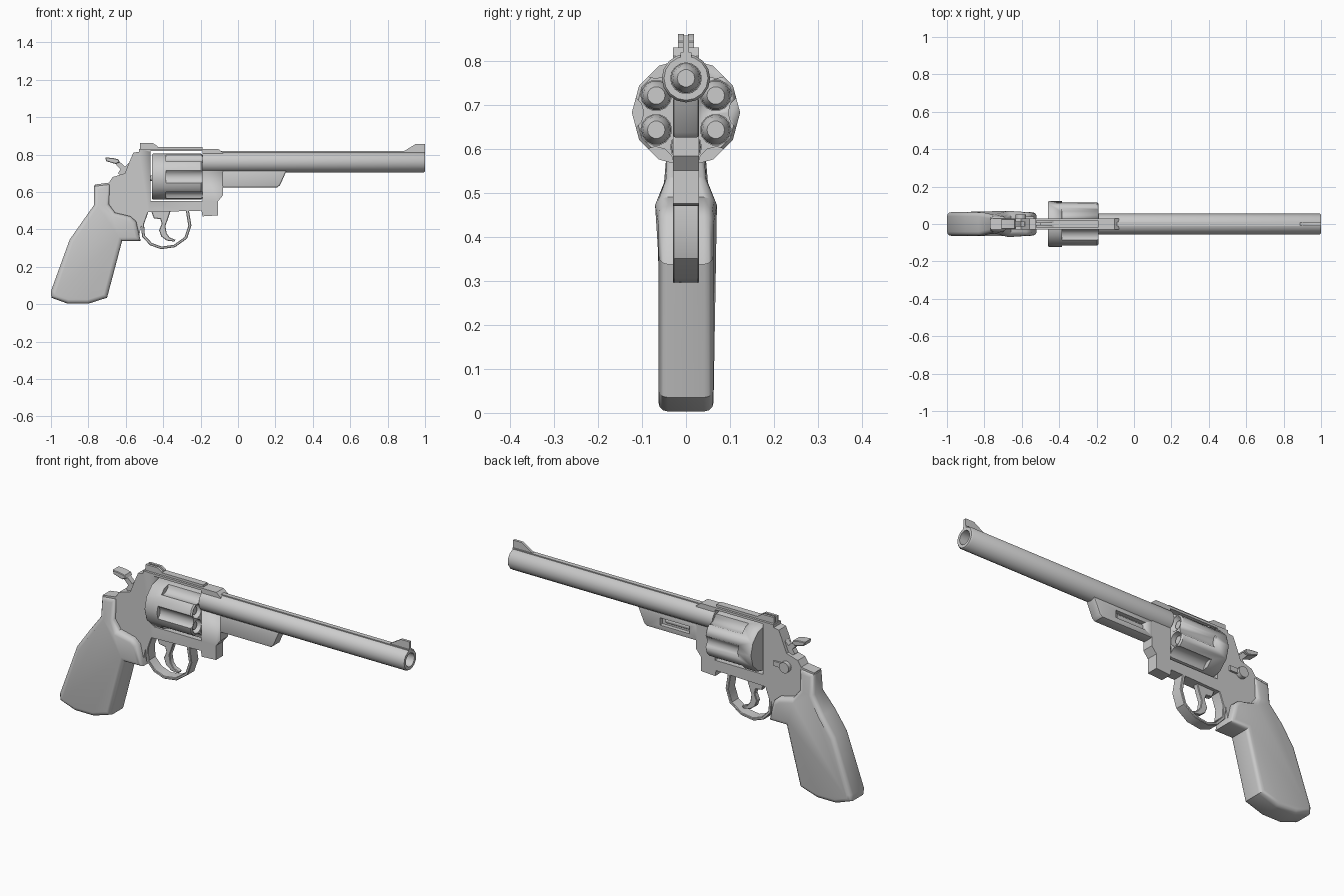
import bpy, bmesh, math
from mathutils import Vector

if "Cube" in bpy.data.objects:
    bpy.data.objects.remove(bpy.data.objects["Cube"])


def finish(bm, name, angle=35):
    bmesh.ops.recalc_face_normals(bm, faces=bm.faces)
    me = bpy.data.meshes.new(name)
    bm.to_mesh(me)
    bm.free()
    ob = bpy.data.objects.new(name, me)
    bpy.context.collection.objects.link(ob)
    bpy.ops.object.select_all(action='DESELECT')
    bpy.context.view_layer.objects.active = ob
    ob.select_set(True)
    bpy.ops.object.shade_smooth_by_angle(angle=math.radians(angle))
    return ob


def prism(name, pts, y0, y1, width=None, bevel=0, segments=2):
    """Side-view outline (x, z) extruded in y; width(x, z) scales the sides."""
    bm = bmesh.new()
    rows = []
    for y in (y0, y1):
        rows.append([bm.verts.new((x, y * (width(x, z) if width else 1), z)) for x, z in pts])
    for row in rows:
        bm.faces.new(row)
    n = len(pts)
    for i in range(n):
        j = (i + 1) % n
        bm.faces.new((rows[0][i], rows[0][j], rows[1][j], rows[1][i]))
    bmesh.ops.recalc_face_normals(bm, faces=bm.faces)
    if bevel:
        edges = [e for e in bm.edges if (e.verts[0] in rows[0]) == (e.verts[1] in rows[0])]
        bmesh.ops.bevel(bm, geom=edges, offset=bevel, segments=segments,
                        profile=0.5, affect='EDGES', clamp_overlap=True)
    return finish(bm, name)


def box(name, x0, x1, y0, y1, z0, z1):
    return prism(name, [(x0, z0), (x1, z0), (x1, z1), (x0, z1)], y0, y1)


def lathe(name, profile, y, z, n=16, closed=False):
    """Profile of (x, radius) turned about a line parallel to x."""
    bm = bmesh.new()
    rings = []
    for x, r in profile:
        rings.append([bm.verts.new((x, y + r * math.cos(2 * math.pi * i / n),
                                    z + r * math.sin(2 * math.pi * i / n))) for i in range(n)])
    pairs = list(zip(rings, rings[1:]))
    if closed:
        pairs.append((rings[-1], rings[0]))
    else:
        bm.faces.new(rings[0])
        bm.faces.new(rings[-1])
    for a, b in pairs:
        for i in range(n):
            j = (i + 1) % n
            bm.faces.new((a[i], a[j], b[j], b[i]))
    return finish(bm, name, 40)


def cut(ob, cutter):
    mod = ob.modifiers.new("cut", 'BOOLEAN')
    mod.operation = 'DIFFERENCE'
    mod.solver = 'EXACT'
    mod.object = cutter
    cutter.hide_render = True
    bpy.context.view_layer.objects.active = ob
    bpy.ops.object.modifier_apply(modifier=mod.name)
    bpy.data.objects.remove(cutter)


BORE_Z, AXIS_Z = 0.76, 0.682

# Barrel tube with sighting rib and front sight
lathe("barrel", [(-0.19, 0.035), (-0.19, 0.055), (0.993, 0.055), (1, 0.05), (1, 0.035)],
      0, BORE_Z, 16, closed=True)
prism("barrel_rib", [(-0.1, 0.8), (1, 0.8), (1, 0.818), (-0.1, 0.818)], -0.012, 0.012)
prism("front_sight", [(0.88, 0.81), (1, 0.81), (1, 0.857), (0.95, 0.857), (0.89, 0.82)], -0.007, 0.007)

# Rod shroud under the barrel, slotted on the far side
shroud = prism("rod_shroud", [(-0.09, 0.625), (0.21, 0.625), (0.225, 0.637), (0.26, 0.715), (-0.09, 0.715)],
               -0.03, 0.03, bevel=0.008)
cut(shroud, box("slot_cutter", -0.04, 0.13, 0.008, 0.05, 0.652, 0.69))
lathe("ejector_rod", [(-0.475, 0.016), (0.11, 0.016)], 0, AXIS_Z - 0.008, 10)

# Frame with cylinder window and bore
frame = prism("frame", [
    (-0.53, 0.83), (-0.105, 0.83), (-0.08, 0.81), (-0.08, 0.583), (-0.107, 0.55), (-0.107, 0.475),
    (-0.19, 0.47), (-0.195, 0.5), (-0.29, 0.498), (-0.48, 0.492), (-0.5, 0.47), (-0.515, 0.43),
    (-0.53, 0.36), (-0.6, 0.38), (-0.7, 0.48), (-0.755, 0.56), (-0.765, 0.64), (-0.69, 0.65),
    (-0.67, 0.68), (-0.605, 0.7), (-0.575, 0.775), (-0.56, 0.81), (-0.53, 0.815)], -0.03, 0.03)
cut(frame, box("window_cutter", -0.468, -0.19, -0.1, 0.1, 0.553, 0.818))
cut(frame, lathe("bore_cutter", [(-0.25, 0.036), (0.0, 0.036)], 0, BORE_Z, 16))

# Top strap ridge and notched rear sight
prism("top_strap", [(-0.5, 0.825), (-0.19, 0.825), (-0.19, 0.842), (-0.5, 0.842)], -0.018, 0.018)
for side, name in ((-1, "rear_sight_near"), (1, "rear_sight_far")):
    prism(name, [(-0.524, 0.825), (-0.43, 0.825), (-0.43, 0.845), (-0.455, 0.861), (-0.524, 0.861)],
          side * 0.005, side * 0.018)

# Fluted six-chamber cylinder with rounds
drum = lathe("cylinder", [(-0.46, 0.118), (-0.453, 0.123), (-0.197, 0.123), (-0.19, 0.116)], 0, AXIS_Z, 12)
for k in range(6):
    a = math.radians(60 * k)
    cut(drum, lathe("flute_cutter", [(-0.385, 0.042), (-0.1, 0.042)],
                    0.138 * math.cos(a), AXIS_Z + 0.138 * math.sin(a), 12))
    a += math.radians(30)
    y, z = 0.078 * math.cos(a), AXIS_Z + 0.078 * math.sin(a)
    cut(drum, lathe("chamber_cutter", [(-0.3, 0.035), (-0.1, 0.035)], y, z, 14))
    lathe("round_%d" % (k + 1), [(-0.31, 0.034), (-0.25, 0.034), (-0.225, 0.03), (-0.205, 0.02)], y, z, 14)

# Trigger guard loop
path = [(-0.485, 0.5), (-0.51, 0.43), (-0.505, 0.365), (-0.465, 0.322), (-0.41, 0.302),
        (-0.34, 0.312), (-0.28, 0.355), (-0.258, 0.42), (-0.272, 0.505)]
cx, cz = -0.385, 0.41
scaled = lambda s: [(cx + (x - cx) * s, cz + (z - cz) * s) for x, z in path]
prism("trigger_guard", scaled(1.07) + scaled(0.94)[::-1], -0.03, 0.03, bevel=0.003, segments=1)

# Trigger
prism("trigger", [(-0.465, 0.5), (-0.36, 0.5), (-0.375, 0.455), (-0.388, 0.42), (-0.382, 0.38),
                  (-0.365, 0.357), (-0.335, 0.345), (-0.34, 0.335), (-0.38, 0.34), (-0.41, 0.362),
                  (-0.422, 0.395), (-0.408, 0.43), (-0.415, 0.455), (-0.45, 0.46)], -0.014, 0.014,
      bevel=0.003, segments=1)

# Hammer and thumb spur
prism("hammer", [(-0.55, 0.69), (-0.55, 0.74), (-0.585, 0.755), (-0.605, 0.735), (-0.625, 0.755),
                 (-0.645, 0.768), (-0.655, 0.75), (-0.628, 0.722), (-0.642, 0.7), (-0.6, 0.67)], -0.014, 0.014)
prism("hammer_spur", [(-0.71, 0.785), (-0.705, 0.765), (-0.655, 0.75), (-0.632, 0.76),
                      (-0.64, 0.775), (-0.67, 0.782)], -0.028, 0.028, bevel=0.003, segments=1)

# Cylinder latch on the far side
prism("latch_button", [(-0.605 + 0.028 * math.cos(math.pi * i / 6), 0.632 + 0.028 * math.sin(math.pi * i / 6))
                       for i in range(12)], 0.025, 0.052)
box("latch_slide", -0.6, -0.535, 0.025, 0.04, 0.62, 0.645)

# Grip, narrowing toward its neck
prism("grip", [(-0.77, 0.635), (-0.77, 0.53), (-0.83, 0.445), (-0.9, 0.345), (-1.0, 0.07), (-0.998, 0.035),
               (-0.91, 0.003), (-0.8, 0.003), (-0.7, 0.035), (-0.62, 0.337), (-0.52, 0.337),
               (-0.545, 0.444), (-0.575, 0.47), (-0.658, 0.49), (-0.69, 0.535), (-0.682, 0.645)],
      -0.063, 0.063, width=lambda x, z: 0.62 if z > 0.6 else 0.8 if z > 0.5 else 1.0,
      bevel=0.022, segments=3)
